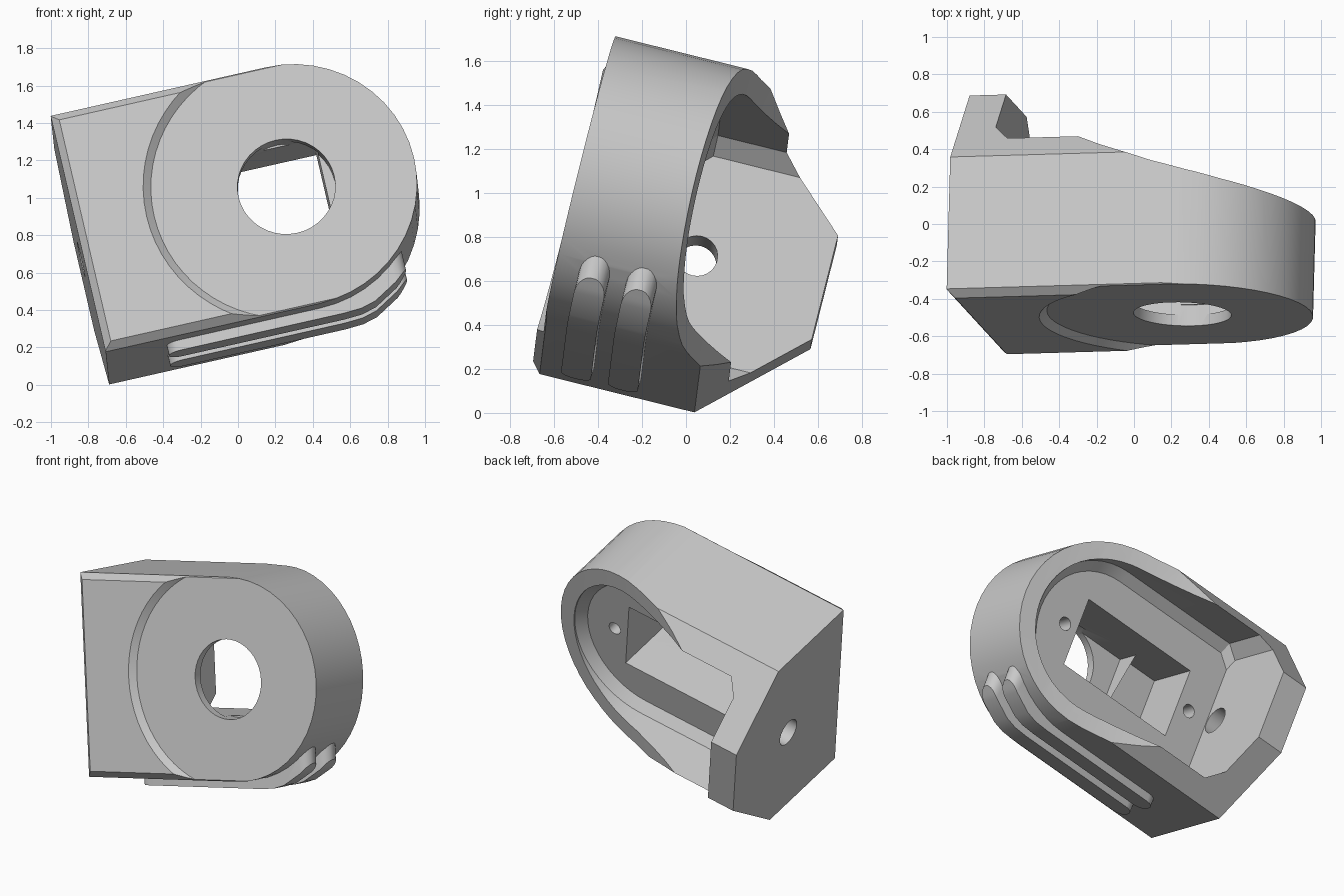
import bpy, bmesh, math
from mathutils import Vector, Matrix

if "Cube" in bpy.data.objects:
    bpy.data.objects.remove(bpy.data.objects["Cube"])

grey = bpy.data.materials.new("plain_grey")
grey.use_nodes = True
colour = (0.58, 0.58, 0.58, 1)
grey.diffuse_color = colour
grey.node_tree.nodes["Principled BSDF"].inputs["Base Color"].default_value = colour

# Tilted working frame: a = along the bracket, b = towards the back, c = across
A = Vector((0.975, 0.028, 0.22)).normalized()
C = Vector((-0.218, 0.24, 0.946))
C = (C - A * C.dot(A)).normalized()
B = C.cross(A)
FRAME = Matrix((A, B, C)).transposed().to_4x4()

MID = 0.83       # centre line in c
R = 0.667        # outer radius and half width
END = 0.505      # centre of the rounded end in a


def make(name, bm):
    bmesh.ops.recalc_face_normals(bm, faces=bm.faces)
    bm.transform(FRAME)
    mesh = bpy.data.meshes.new(name)
    bm.to_mesh(mesh)
    bm.free()
    mesh.materials.append(grey)
    obj = bpy.data.objects.new(name, mesh)
    bpy.context.collection.objects.link(obj)
    return obj


def loft(name, rings):
    """Closed solid through rings of equal point count."""
    bm = bmesh.new()
    loops = [[bm.verts.new(p) for p in ring] for ring in rings]
    n = len(loops[0])
    for lo, hi in zip(loops, loops[1:]):
        for i in range(n):
            bm.faces.new((lo[i], lo[(i + 1) % n], hi[(i + 1) % n], hi[i]))
    bm.faces.new(loops[0])
    bm.faces.new(loops[-1])
    return make(name, bm)


def prism(name, outline, axis, lo, hi):
    """Extrude a 2D outline along axis 0 (a), 1 (b) or 2 (c)."""
    def ring(d):
        pts = []
        for p in outline:
            q = list(p)
            q.insert(axis, d)
            pts.append(q)
        return pts
    return loft(name, [ring(lo), ring(hi)])


def circle(x, y, r, n=40):
    return [(x + r * math.cos(2 * math.pi * i / n),
             y + r * math.sin(2 * math.pi * i / n)) for i in range(n)]


def round_end(r, start):
    """Outline in (a, c): start points at the plate end, then a half circle."""
    arc = [(END + r * math.cos(t), MID + r * math.sin(t))
           for t in [math.pi * (i / 24 - 0.5) for i in range(25)]]
    return ([(a, MID - h) for a, h in start] + arc
            + [(a, MID + h) for a, h in reversed(start)])


def combine(target, tool, operation):
    mod = target.modifiers.new(operation, "BOOLEAN")
    mod.operation = operation
    mod.solver = "EXACT"
    mod.object = tool
    bpy.context.view_layer.objects.active = target
    bpy.ops.object.modifier_apply(modifier=mod.name)
    bpy.data.objects.remove(tool)


# Body: rounded plan, six-sided section and sloping back profile in common
body = prism("bracket_body", round_end(R, [(-0.8, R)]), 1, -1, 1)
half = [(-0.75, 0.625), (-0.65, 0.725), (-0.08, 0.76), (0.46, 0.25)]
section = [(b, MID - h) for b, h in half] + [(b, MID + h) for b, h in reversed(half)]
combine(body, prism("section", section, 0, -2, 2), "INTERSECT")
side = [(-0.67, -0.711), (-0.57, -0.811), (1.4, -0.811), (1.4, -0.22),
        (1.175, -0.19), (1.0, -0.162), (0.8, -0.125), (0.6, -0.078), (0.43, -0.03),
        (0.275, 0.024), (0.13, 0.082), (0, 0.143), (-0.3, 0.29), (-0.3, 0.7), (-0.67, 0.7)]
combine(body, prism("side", side, 2, -1, 3), "INTERSECT")


# Raised ribs under the rounded edge, with rounded ends
def rib(name, b):
    path = [(-0.34, 0.107), (0.62, 0.107), (0.72, 0.113), (0.8, 0.135),
            (0.87, 0.17), (0.94, 0.22), (1.0, 0.28)]
    r = 0.07

    def height(a):
        for (a0, c0), (a1, c1) in zip(path, path[1:]):
            if a <= a1:
                return c0 + (c1 - c0) * (a - a0) / (a1 - a0)
        return path[-1][1]

    first, last = path[0][0], path[-1][0]
    tips = [r * (1 - math.cos(math.radians(t))) for t in (12, 25, 40, 55, 70, 90)]
    stops = sorted([first + t for t in tips] + [p[0] for p in path[1:4]]
                   + [last - t for t in tips])
    rings = []
    for a in stops:
        s = min(a - first, last - a, r)
        w = math.sqrt(max(r * r - (r - s) ** 2, 0))
        c = height(a)
        rings.append([(a, b - w, c), (a, b + w, c), (a, b + w, 0.44), (a, b - w, 0.44)])
    return loft(name, rings)


for b in (-0.315, -0.535):
    combine(body, rib("rib", b), "UNION")

# Shallow round step on the front face
HUB = 0.472


def disc(r, b):
    return [(a, b, c) for a, c in circle(HUB, MID, r, 64)]


combine(body, loft("front_step", [disc(0.725, -0.715), disc(0.80, -0.78)]), "DIFFERENCE")

# Back cavity with a sloped foot around its floor
FLOOR = -0.24
levels = [(0.49, FLOOR), (0.55, FLOOR + 0.06), (0.55, 1)]
rings = [[(a, b, c) for a, c in round_end(w, [(-0.47, w - 0.08), (-0.387, w)])]
         for w, b in levels]
combine(body, loft("cavity", rings), "DIFFERENCE")

# Rectangular pocket with a slightly deeper step
for a0, depth in ((-0.22, -0.625), (0.06, -0.655)):
    box = [(a0, MID - 0.25), (0.68, MID - 0.25), (0.68, MID + 0.25), (a0, MID + 0.25)]
    combine(body, prism("pocket", box, 1, depth, FLOOR + 0.05), "DIFFERENCE")

# Front opening, two screw holes and the plate hole
combine(body, prism("front_opening", circle(HUB, MID, 0.262), 1, -0.9, -0.6), "DIFFERENCE")
for a in (-0.318, 0.78):
    combine(body, prism("screw_hole", circle(a, MID, 0.045, 20), 1, -0.5, FLOOR + 0.05),
            "DIFFERENCE")
combine(body, prism("plate_hole", circle(-0.14, MID, 0.094, 24), 0, -0.9, -0.4), "DIFFERENCE")

# Smooth the curved walls, keep the hard edges
bpy.ops.object.select_all(action="DESELECT")
body.select_set(True)
bpy.context.view_layer.objects.active = body
bpy.ops.object.shade_smooth_by_angle(angle=math.radians(25))
